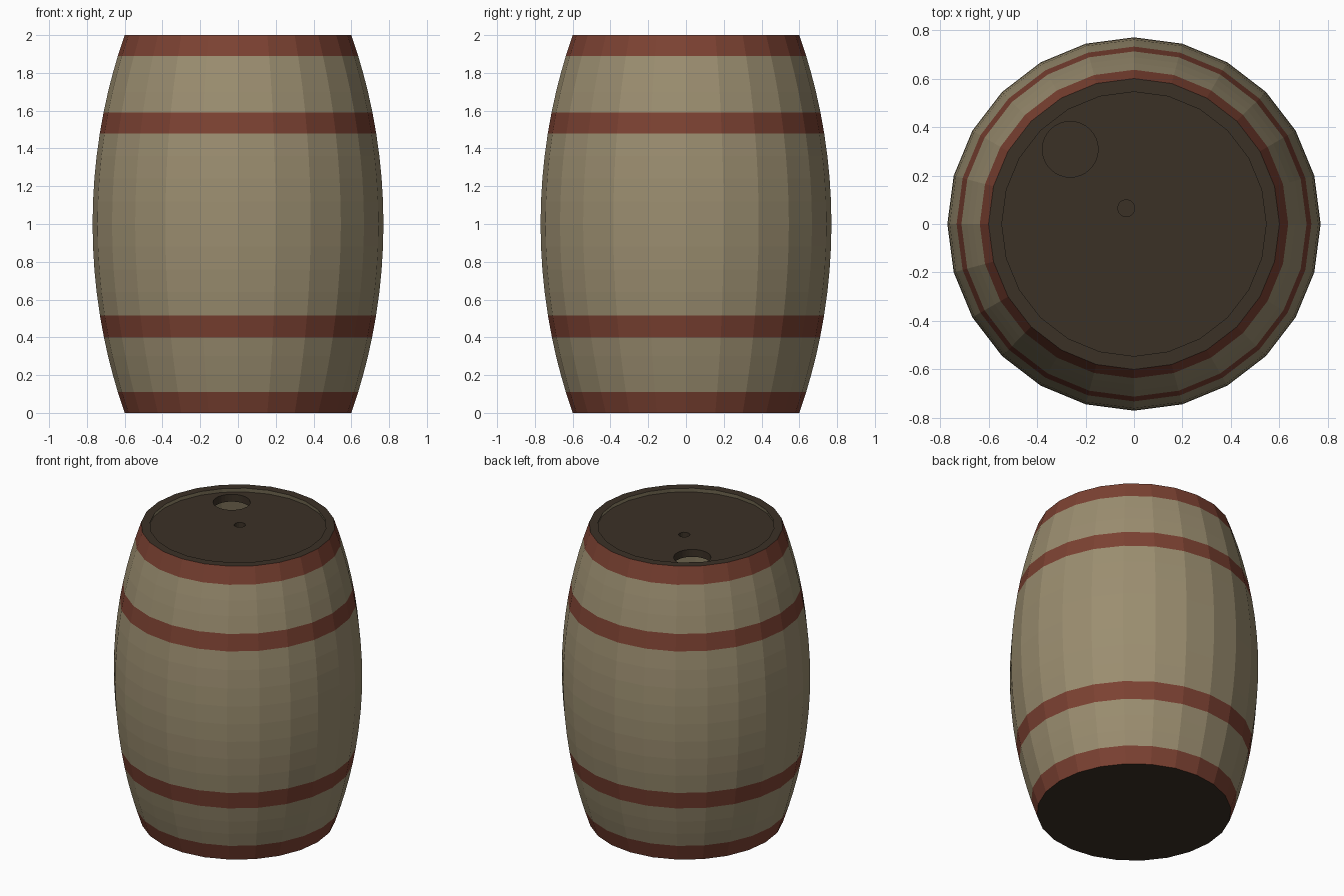
import bpy, bmesh, math

if "Cube" in bpy.data.objects:
    bpy.data.objects.remove(bpy.data.objects["Cube"])

SIDES = 24
WALL = 0.055
ARC = (1 + 0.17 ** 2) / (2 * 0.17)      # radius of the stave curve
HOOPS = [(0, 0.11), (0.40, 0.515), (1.48, 1.59), (1.89, 2.0)]


def material(name, rgb):
    m = bpy.data.materials.new(name)
    m.diffuse_color = (*rgb, 1)
    m.use_nodes = True
    m.node_tree.nodes["Principled BSDF"].inputs["Base Color"].default_value = m.diffuse_color
    return m


wood = material("tan_wood", (0.328, 0.270, 0.162))
rust = material("rust_hoop", (0.202, 0.054, 0.032))
dark = material("dark_wood", (0.0437, 0.0307, 0.0194))


def radius(z):
    return 0.77 - ARC + math.sqrt(ARC ** 2 - (z - 1) ** 2)


def circle(r, n, cx=0, cy=0):
    return [(cx + r * math.cos(2 * math.pi * i / n),
             cy + r * math.sin(2 * math.pi * i / n)) for i in range(n)]


# Barrel body: lathed outer staves, rim, inner wall and floor
levels = [0, 0.11, 0.205, 0.30, 0.40, 0.515, 0.64, 0.76, 0.88, 1.0,
          1.12, 1.24, 1.36, 1.48, 1.59, 1.70, 1.795, 1.89, 2.0]
outer = [(radius(z), z) for z in levels]
inner = [(radius(z) - WALL, z) for z in reversed(levels[1:])] + [(radius(0.05) - WALL, 0.05)]
profile = outer + inner

bm = bmesh.new()
rings = [[bm.verts.new((x, y, z)) for x, y in circle(r, SIDES)] for r, z in profile]
for k in range(len(rings) - 1):
    a, b = rings[k], rings[k + 1]
    mid = (profile[k][1] + profile[k + 1][1]) / 2
    if k == len(outer) - 1:
        slot = 2                                        # top rim
    elif k < len(outer) - 1 and any(lo < mid < hi for lo, hi in HOOPS):
        slot = 1                                        # painted hoop
    else:
        slot = 0
    for i in range(SIDES):
        j = (i + 1) % SIDES
        bm.faces.new((a[i], a[j], b[j], b[i])).material_index = slot
for ring in (rings[0], rings[-1]):                      # underside and floor
    bm.faces.new(ring).material_index = 2
bmesh.ops.recalc_face_normals(bm, faces=bm.faces)
mesh = bpy.data.meshes.new("barrel_body")
bm.to_mesh(mesh)
bm.free()
for m in (wood, rust, dark):
    mesh.materials.append(m)
bpy.context.collection.objects.link(bpy.data.objects.new("barrel_body", mesh))

# Recessed head: filled flat curve with a bung hole and a small vent hole
curve = bpy.data.curves.new("barrel_head", 'CURVE')
curve.dimensions = '2D'
curve.fill_mode = 'BOTH'
curve.extrude = 0.025
for pts in (circle(0.562, SIDES), circle(0.115, 32, -0.263, 0.308), circle(0.035, 16, -0.032, 0.065)):
    s = curve.splines.new('POLY')
    s.points.add(len(pts) - 1)
    for p, (x, y) in zip(s.points, pts):
        p.co = (x, y, 0, 1)
    s.use_cyclic_u = True
curve.materials.append(dark)
head = bpy.data.objects.new("barrel_head", curve)
head.location.z = 1.945
bpy.context.collection.objects.link(head)
bpy.context.view_layer.objects.active = head
head.select_set(True)
bpy.ops.object.convert(target='MESH')
for f in bpy.context.object.data.polygons:
    f.use_smooth = False
